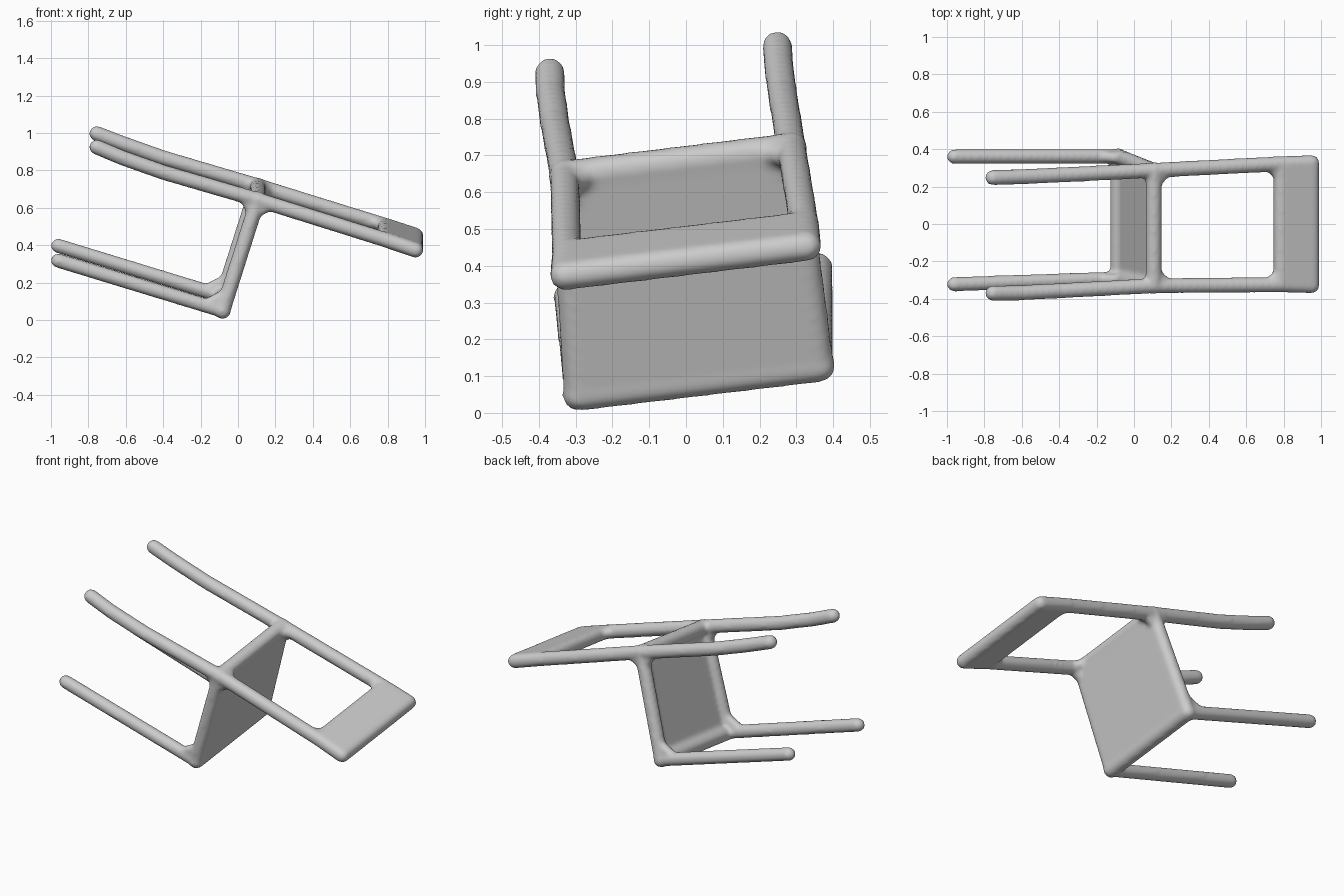
import bpy, bmesh
from mathutils import Vector as V

if "Cube" in bpy.data.objects:
    bpy.data.objects.remove(bpy.data.objects["Cube"])

bm = bmesh.new()


def hull(*balls):
    """Add the rounded convex solid that wraps a few (point, radius) balls."""
    part = bmesh.new()
    for p, r in balls:
        ball = bmesh.ops.create_icosphere(part, subdivisions=3, radius=r)
        bmesh.ops.translate(part, verts=ball["verts"], vec=p)
    res = bmesh.ops.convex_hull(part, input=part.verts)
    junk = [g for g in res["geom_interior"] if isinstance(g, bmesh.types.BMVert)]
    bmesh.ops.delete(part, geom=junk, context='VERTS')
    bmesh.ops.recalc_face_normals(part, faces=part.faces)
    tmp = bpy.data.meshes.new("tmp")
    part.to_mesh(tmp)
    part.free()
    bm.from_mesh(tmp)
    bpy.data.meshes.remove(tmp)


def tube(points, r):
    for a, b in zip(points, points[1:]):
        hull((a, r), (b, r))


def gusset(corner, a, b, size=0.08, r=0.03):
    """Small web that fills the inside corner between two bars."""
    hull((corner, r), (corner + (a - corner).normalized() * size, r),
         (corner + (b - corner).normalized() * size, r))


# key points as (near side, far side)
foot = V((-0.755, -0.370, 0.925)), V((-0.755, 0.248, 0.997))
ankle = V((-0.62, -0.368, 0.868)), V((-0.62, 0.252, 0.945))
knee = V((-0.40, -0.357, 0.790)), V((-0.40, 0.262, 0.867))
joint = V((0.105, -0.330, 0.643)), V((0.105, 0.287, 0.718))
rail_in = V((0.785, -0.325, 0.430)), V((0.785, 0.322, 0.507))
rail_out = V((0.950, -0.330, 0.374)), V((0.950, 0.328, 0.453))
corner = V((-0.083, -0.292, 0.050)), V((-0.083, 0.362, 0.128))
tip = V((-0.962, -0.322, 0.318)), V((-0.962, 0.360, 0.397))

for s in (0, 1):
    o = 1 - s
    # back post and front leg
    tube([foot[s], ankle[s], knee[s], joint[s], rail_in[s]], 0.041)
    tube([tip[s], corner[s]], 0.039)
    # seat side rim
    tube([joint[s], corner[s]], 0.041)
    # blended inside corners
    gusset(joint[s], rail_in[s], joint[o])
    gusset(joint[s], rail_in[s], corner[s])
    gusset(joint[s], foot[s], corner[s])
    gusset(corner[s], tip[s], joint[s], 0.10)
    gusset(rail_in[s], joint[s], rail_in[o], 0.07)

# seat front rim, back crossbar and seat panel
tube(corner, 0.045)
tube(joint, 0.044)
shift = V((0.955, 0, -0.297)) * 0.016
hull(*[(p + shift, 0.026) for p in joint + corner])

# backrest slab
hull(*[(p, 0.041) for p in rail_in + rail_out])

mesh = bpy.data.meshes.new("chair")
bm.to_mesh(mesh)
bm.free()
chair = bpy.data.objects.new("chair", mesh)
bpy.context.collection.objects.link(chair)

grey = bpy.data.materials.new("light grey")
grey.diffuse_color = (0.6, 0.6, 0.6, 1)
grey.use_nodes = True
grey.node_tree.nodes["Principled BSDF"].inputs["Base Color"].default_value = grey.diffuse_color
mesh.materials.append(grey)

# fuse into one moulded body with soft joints
fuse = chair.modifiers.new("fuse", 'REMESH')
fuse.mode = 'VOXEL'
fuse.voxel_size = 0.012
fuse.use_smooth_shade = True
soft = chair.modifiers.new("soften", 'SMOOTH')
soft.factor = 0.5
soft.iterations = 6
